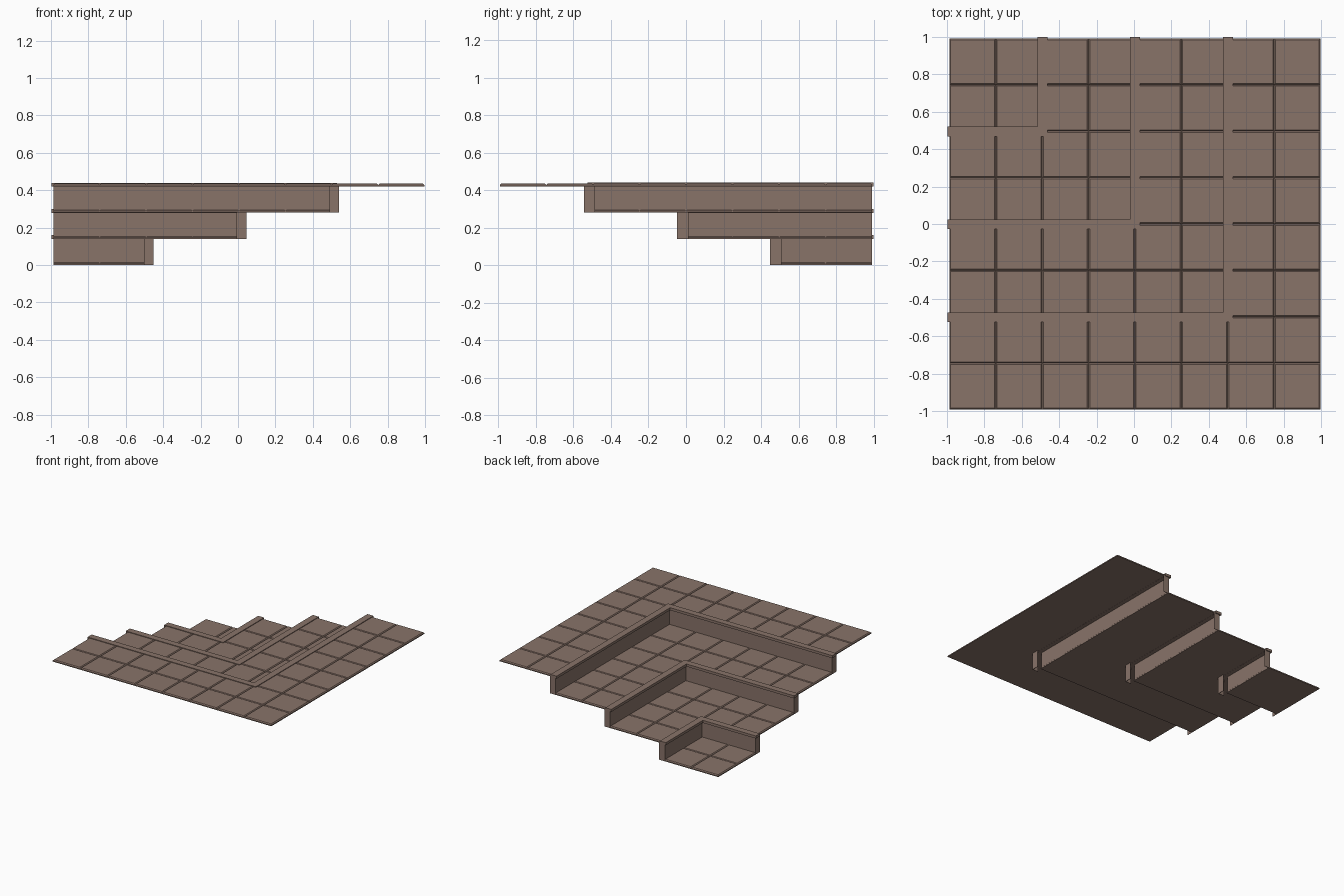
import bpy, bmesh
from mathutils import Matrix, Vector

if "Cube" in bpy.data.objects:
    bpy.data.objects.remove(bpy.data.objects["Cube"])

STEP, PITCH = 0.14, 0.248          # terrace rise, tile pitch
X0, Y1 = -0.987, 0.992             # sunken corner of the tile grid
BEVEL, THICK = 0.007, 0.015        # tile chamfer and thickness

BROWN = bpy.data.materials.new("brown stone")
BROWN.diffuse_color = (0.25, 0.173, 0.141, 1)
BROWN.use_nodes = True
BROWN.node_tree.nodes["Principled BSDF"].inputs["Base Color"].default_value = BROWN.diffuse_color


def gx(i):
    return X0 + PITCH * i


def gy(j):
    return Y1 - PITCH * j


def finish(name, bm):
    me = bpy.data.meshes.new(name)
    bm.to_mesh(me)
    bm.free()
    me.materials.append(BROWN)
    bpy.context.collection.objects.link(bpy.data.objects.new(name, me))


def boxes(name, items, chamfer=0):
    """One object from boxes (x0, x1, y0, y1, z0, z1), top rim chamfered."""
    bm = bmesh.new()
    for x0, x1, y0, y1, z0, z1 in items:
        mid = Vector((x0 + x1, y0 + y1, z0 + z1)) / 2
        size = Matrix.Diagonal((x1 - x0, y1 - y0, z1 - z0, 1))
        bmesh.ops.create_cube(bm, size=1, matrix=Matrix.Translation(mid) @ size)
    if chamfer:
        bm.normal_update()
        rim = {e for f in bm.faces if f.normal.z > 0.9 for e in f.edges}
        bmesh.ops.bevel(bm, geom=list(rim), offset=chamfer, segments=1,
                        affect='EDGES')
    finish(name, bm)


def ell(name, left, back, ix, ox, iy, oy, z0, z1):
    """L-shaped solid with inner lines ix, iy and outer lines ox, oy."""
    bm = bmesh.new()
    pts = [(left, iy), (left, oy), (ox, oy), (ox, back), (ix, back), (ix, iy)]
    face = bm.faces.new([bm.verts.new((x, y, z0)) for x, y in pts])
    ext = bmesh.ops.extrude_face_region(bm, geom=[face], use_keep_orig=True)
    for v in ext["geom"]:
        if isinstance(v, bmesh.types.BMVert):
            v.co.z = z1
    bmesh.ops.recalc_face_normals(bm, faces=bm.faces)
    finish(name, bm)


for k in range(4):
    z, inner, outer = STEP * k, 2 * k, 2 * k + 2
    x, y = gx(outer), gy(outer)
    # floor of chamfered tiles laid edge to edge
    boxes(f"floor_tiles_{k}",
          [(gx(i), gx(i + 1), gy(j + 1), gy(j), z, z + THICK)
           for i in range(outer) for j in range(outer) if max(i, j) >= inner],
          BEVEL)
    # thin riser, its end plates, and the overhanging edge stone
    if k < 3:
        top, ox, oy, t = z + STEP, x + 0.04, y - 0.048, 0.003
        ell(f"riser_{k}", X0, Y1, x - 0.012, x - 0.006,
            y + 0.012, y + 0.006, z, top)
        boxes(f"riser_ends_{k}", [
            (X0, X0 + t, oy, y + 0.012, z, top),
            (ox - t, ox, oy, y + 0.012, z, top),
            (x - 0.012, ox, oy, oy + t, z, top),
            (x - 0.012, ox, Y1 - t, Y1, z, top)])
        ell(f"edge_stone_{k}", -0.998, 1.0, x - 0.026, x + 0.028,
            y + 0.024, y - 0.028, top - 0.001, top + 0.02)
